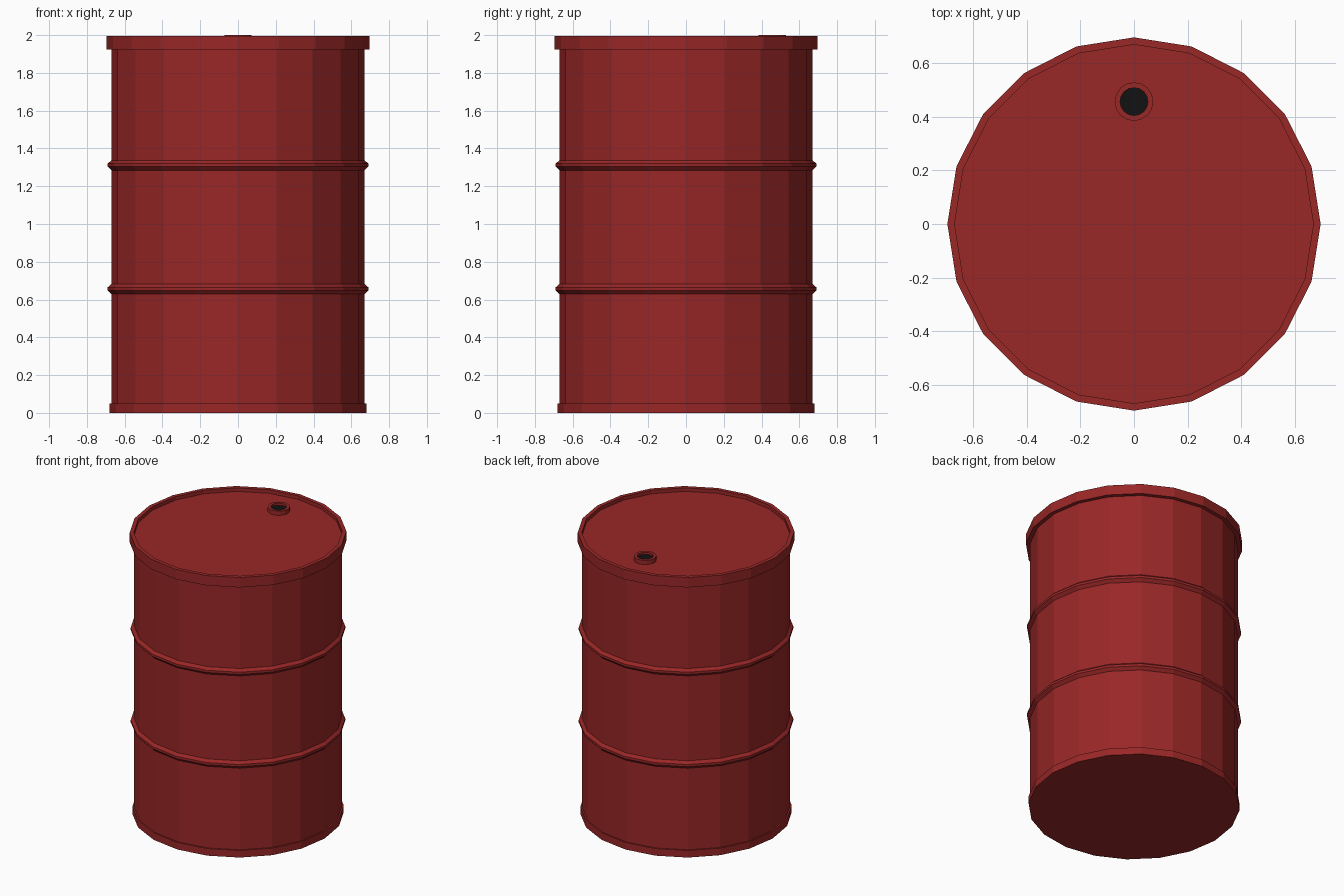
import bpy, math

if "Cube" in bpy.data.objects:
    bpy.data.objects.remove(bpy.data.objects["Cube"])

SIDES = 20

def material(name, rgb):
    m = bpy.data.materials.new(name)
    m.diffuse_color = (*rgb, 1)
    m.use_nodes = True
    m.node_tree.nodes["Principled BSDF"].inputs["Base Color"].default_value = m.diffuse_color
    return m

red = material("drum red", (0.32, 0.02, 0.02))
black = material("bung black", (0.006, 0.006, 0.006))

def lathe(name, profile, mat, sides=SIDES, centre=(0, 0), closed=False):
    """Spin (radius, z) points about a vertical axis; radius 0 closes with a flat cap."""
    verts, rings = [], []
    for r, z in profile:
        n = 1 if r == 0 else sides
        rings.append([len(verts) + i for i in range(n)])
        verts += [(centre[0] + r * math.cos(2 * math.pi * i / sides),
                   centre[1] + r * math.sin(2 * math.pi * i / sides), z) for i in range(n)]
    faces = []
    pairs = list(zip(rings, rings[1:])) + ([(rings[-1], rings[0])] if closed else [])
    for a, b in pairs:
        if len(a) == 1:
            faces.append(b[::-1])
        elif len(b) == 1:
            faces.append(a)
        else:
            for i in range(sides):
                j = (i + 1) % sides
                faces.append((a[i], a[j], b[j], b[i]))
    me = bpy.data.meshes.new(name)
    me.from_pydata(verts, [], faces)
    me.materials.append(mat)
    ob = bpy.data.objects.new(name, me)
    bpy.context.collection.objects.link(ob)
    return ob

# Drum shell: bottom rim, two rolled ribs, overhanging top rim, recessed lid
profile = [(0, 0), (0.68, 0), (0.68, 0.05), (0.67, 0.05)]
for z in (0.657, 1.312):
    profile += [(0.67, z - 0.028), (0.69, z - 0.008), (0.69, z + 0.008), (0.67, z + 0.025)]
profile += [(0.67, 1.925), (0.697, 1.925), (0.697, 1.995),
            (0.67, 1.995), (0.67, 1.97), (0, 1.97)]
lathe("drum_shell", profile, red)

# Bung collar and its dark plug
bung = (0, 0.457)
lathe("bung_collar", [(0.072, 1.965), (0.072, 2.0), (0.052, 2.0), (0.052, 1.965)],
      red, 16, bung, closed=True)
lathe("bung_plug", [(0.052, 1.965), (0.052, 1.985), (0, 1.985)], black, 32, bung)
